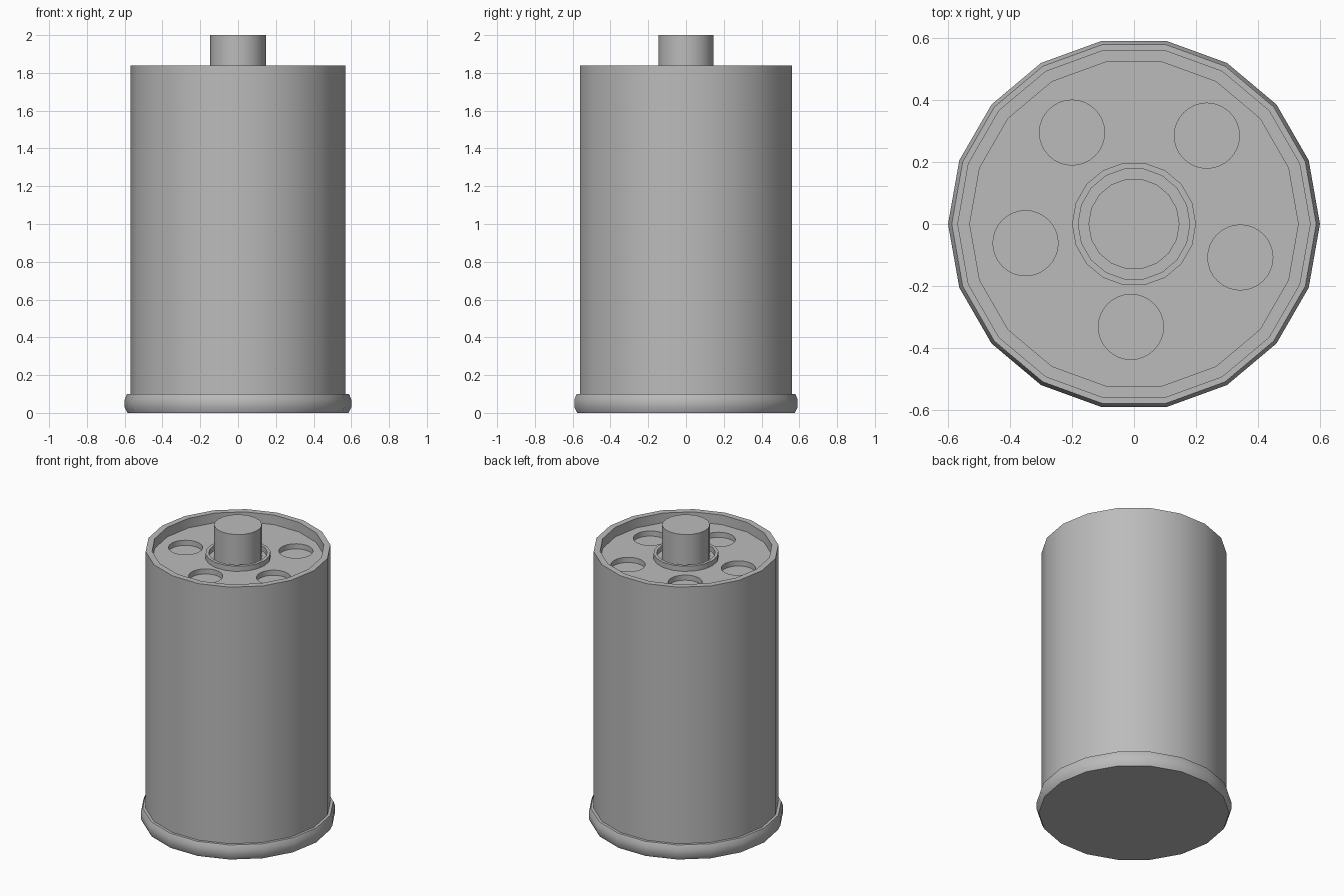
import bpy, bmesh
from math import cos, sin, pi, radians

if "Cube" in bpy.data.objects:
    bpy.data.objects.remove(bpy.data.objects["Cube"], do_unlink=True)

SIDES = 18
FLOOR = 1.775   # recessed top plate
RIM = 1.84      # top of the canister wall

grey = bpy.data.materials.new("plain_grey")
grey.use_nodes = True
grey.diffuse_color = (0.5, 0.5, 0.5, 1)
grey.node_tree.nodes["Principled BSDF"].inputs["Base Color"].default_value = (0.5, 0.5, 0.5, 1)


def lathe(name, profile, closed=False, sides=SIDES):
    """Turn a (radius, height) profile around z; open profiles are capped flat."""
    bm = bmesh.new()
    rings = [[bm.verts.new((r * cos(2 * pi * i / sides), r * sin(2 * pi * i / sides), z))
              for i in range(sides)] for r, z in profile]
    pairs = list(zip(rings, rings[1:]))
    if closed:
        pairs.append((rings[-1], rings[0]))
    else:
        bm.faces.new(rings[0][::-1])
        bm.faces.new(rings[-1])
    for low, high in pairs:
        for i in range(sides):
            j = (i + 1) % sides
            bm.faces.new((low[i], low[j], high[j], high[i]))
    bmesh.ops.recalc_face_normals(bm, faces=bm.faces)
    mesh = bpy.data.meshes.new(name)
    bm.to_mesh(mesh)
    bm.free()
    mesh.materials.append(grey)
    obj = bpy.data.objects.new(name, mesh)
    bpy.context.collection.objects.link(obj)
    return obj


# Canister with recessed top, flared foot, raised collar and central stem
canister = lathe("canister", [(0.57, 0.02), (0.57, RIM), (0.53, RIM), (0.53, FLOOR)])
foot = lathe("foot_ring", [(0.585, 0), (0.6, 0.03), (0.6, 0.07), (0.588, 0.1)])
collar = lathe("stem_collar", [(0.2, FLOOR - 0.01), (0.2, 1.81), (0.18, 1.81),
                               (0.18, FLOOR - 0.01)], closed=True)
stem = lathe("stem", [(0.147, FLOOR - 0.01), (0.147, 2)])

# Five shallow round wells in the top plate
for x, y in [(-0.2, 0.295), (0.235, 0.285), (0.343, -0.108), (-0.01, -0.332), (-0.35, -0.062)]:
    cutter = lathe("well_cutter", [(0.105, FLOOR - 0.035), (0.105, FLOOR + 0.03)], sides=32)
    cutter.location = (x, y, 0)
    cutter.hide_render = True
    bpy.context.view_layer.update()
    cut = canister.modifiers.new("well", "BOOLEAN")
    cut.operation = "DIFFERENCE"
    cut.solver = "EXACT"
    cut.object = cutter
    bpy.context.view_layer.objects.active = canister
    bpy.ops.object.modifier_apply(modifier=cut.name)
    bpy.data.objects.remove(cutter, do_unlink=True)

# Smooth the round walls, keep the rims sharp
bpy.ops.object.select_all(action="DESELECT")
for part in (canister, foot, collar, stem):
    part.select_set(True)
bpy.context.view_layer.objects.active = canister
bpy.ops.object.shade_smooth_by_angle(angle=radians(30))
